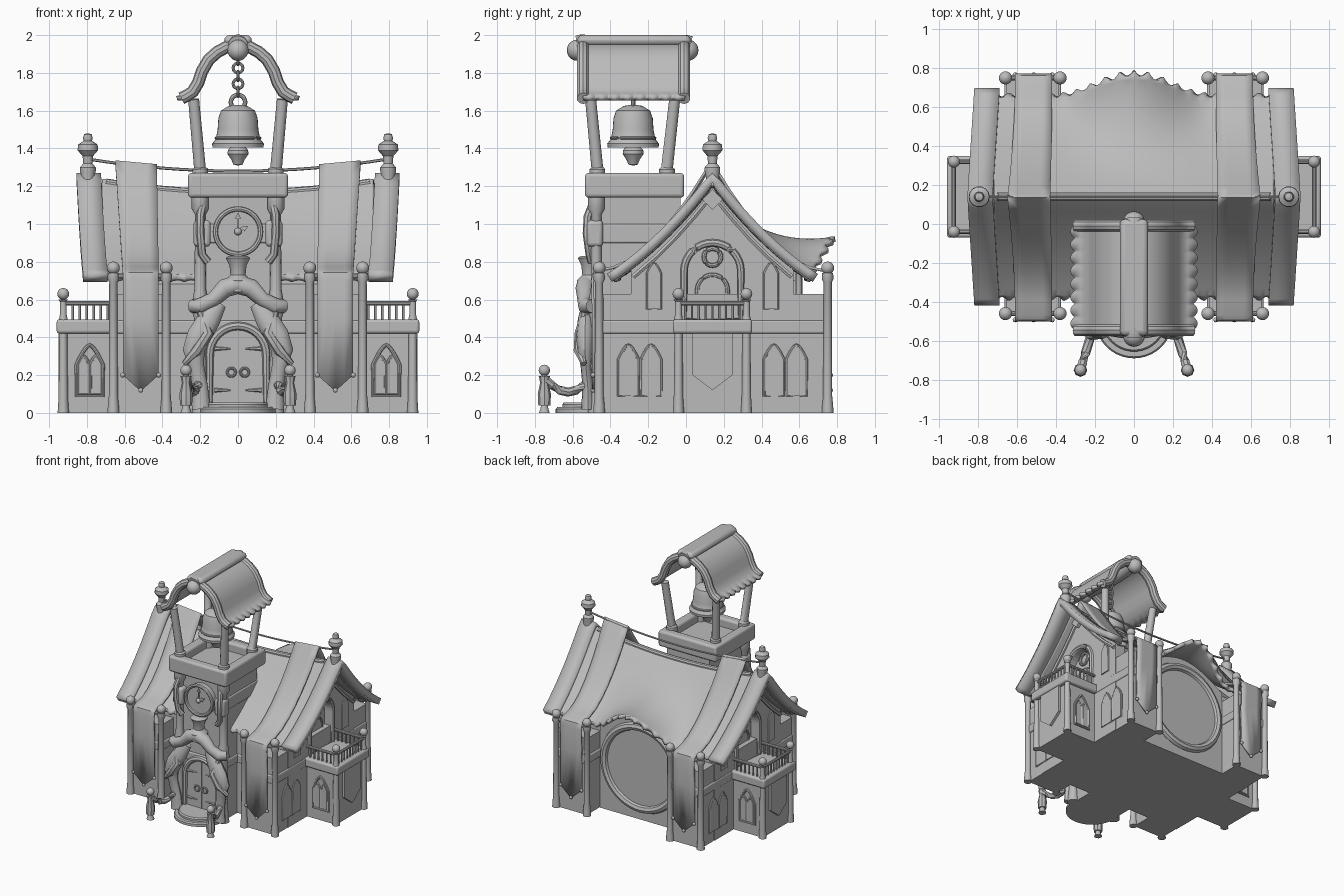
import bpy, bmesh, math
from mathutils import Vector as V
from math import sin, cos, pi

stone = bpy.data.materials.new("plain_grey")
stone.diffuse_color = (0.5, 0.5, 0.5, 1)
CY = 0.14  # depth of the main ridge

def mesh(name, verts, faces):
    me = bpy.data.meshes.new(name)
    me.from_pydata([tuple(v) for v in verts], [], faces)
    bm = bmesh.new()
    bm.from_mesh(me)
    bmesh.ops.recalc_face_normals(bm, faces=bm.faces)
    bm.to_mesh(me)
    bm.free()
    me.materials.append(stone)
    ob = bpy.data.objects.new(name, me)
    bpy.context.collection.objects.link(ob)
    return ob

def prism(name, outline, o, n, d0, d1):
    """Outline (across, up) on a wall at o facing n, from depth d0 to d1."""
    o, n = V(o), V(n)
    r = V((-n.y, n.x, 0))
    k = len(outline)
    vs = [o + r * a + V((0, 0, h)) + n * d for d in (d0, d1) for a, h in outline]
    fs = [tuple(range(k)), tuple(range(k, 2 * k))]
    return mesh(name, vs, fs + [(i, (i + 1) % k, (i + 1) % k + k, i + k) for i in range(k)])

def box(name, lo, hi, bevel=0):
    o = prism(name, [(lo[0], lo[2]), (hi[0], lo[2]), (hi[0], hi[2]), (lo[0], hi[2])],
              (0, 0, 0), (0, -1, 0), -hi[1], -lo[1])
    if bevel:
        m = o.modifiers.new("bevel", 'BEVEL')
        m.width, m.segments = bevel, 3
    return o

def tube(name, pts, rad, n=10, closed=False, flat=1.0):
    """Round bar along a path; rad is one radius or one per point."""
    pts = [V(p) for p in pts]
    k = len(pts)
    rad = rad if isinstance(rad, (list, tuple)) else [rad] * k
    vs, fs = [], []
    for i, p in enumerate(pts):
        t = (pts[(i + 1) % k] - pts[i - 1]) if closed else pts[min(i + 1, k - 1)] - pts[max(i - 1, 0)]
        t.normalize()
        a = t.cross(V((0, 1, 0)) if abs(t.y) < 0.8 else V((1, 0, 0))).normalized()
        b = t.cross(a)
        vs += [p + (a * cos(2 * pi * j / n) + b * sin(2 * pi * j / n) * flat) * rad[i] for j in range(n)]
    for i in range(k if closed else k - 1):
        q = (i + 1) % k
        fs += [(i * n + j, i * n + (j + 1) % n, q * n + (j + 1) % n, q * n + j) for j in range(n)]
    if not closed:
        fs += [tuple(range(n)), tuple(range((k - 1) * n, k * n))]
    return mesh(name, vs, fs)

def lathe(name, prof, x, y, n=20):
    vs = [(x + r * cos(2 * pi * j / n), y + r * sin(2 * pi * j / n), z) for r, z in prof for j in range(n)]
    fs = [(i * n + j, i * n + (j + 1) % n, (i + 1) * n + (j + 1) % n, (i + 1) * n + j)
          for i in range(len(prof) - 1) for j in range(n)]
    return mesh(name, vs, fs + [tuple(range(n)), tuple(range(len(vs) - n, len(vs)))])

def sheet(name, f, nu, nv, thick):
    vs = [f(i / nu, j / nv) for j in range(nv + 1) for i in range(nu + 1)]
    w = nu + 1
    fs = [(j * w + i, j * w + i + 1, (j + 1) * w + i + 1, (j + 1) * w + i) for j in range(nv) for i in range(nu)]
    o = mesh(name, vs, fs)
    m = o.modifiers.new("thickness", 'SOLIDIFY')
    m.thickness, m.offset = thick, 0
    return o

def ball(name, p, r):
    return lathe(name, [(max(r * sin(pi * i / 10), 0.0005), p[2] - r * cos(pi * i / 10)) for i in range(11)], p[0], p[1], 16)

def ring(name, c, r, t, a, b, n=32):
    a, b = V(a), V(b)
    return tube(name, [V(c) + (a * cos(2 * pi * i / n) + b * sin(2 * pi * i / n)) * r for i in range(n)], t, 8, True)

def arch(c, w, z0, z1, pointed=False):
    """Arched outline: half width w, sill z0, crown z1."""
    h = w * (1.5 if pointed else 1)
    top = [(c + w * cos(pi * i / 16), z1 - h + h * (sin(pi * i / 16) if not pointed else
            1 - abs(cos(pi * i / 16)) ** 1.5)) for i in range(17)]
    return [(c - w, z0), (c + w, z0)] + top

def arch_frame(name, c, w, z0, z1, o, n, t, pointed=False):
    o, n = V(o), V(n)
    r = V((-n.y, n.x, 0))
    tube(name, [o + r * a + V((0, 0, h)) for a, h in arch(c, w, z0, z1, pointed)], t, 8, True)

def lancets(o, n, c, w=0.052, z0=0.09, z1=0.36):
    for k in (-1, 1):
        prism("window_pane", arch(c + k * w * 1.05, w * 0.9, z0, z1, True), o, n, 0, 0.006)
        arch_frame("window_frame", c + k * w * 1.05, w * 0.9, z0, z1, o, n, 0.009, True)

def column(x, y, top, r=0.024, cap=0.034):
    lathe("column", [(r * 1.3, 0), (r * 1.2, 0.04), (r, 0.09), (r * 0.9, top - 0.05), (r * 1.3, top - 0.03), (r * 1.2, top)], x, y, 12)
    ball("column_ball", (x, y, top + cap * 0.8), cap)

def slope(d):
    return 1.27 - 1.3 * d + 0.6 * d * d

# main hall
gable = lambda drop: [(-0.43, 0)] + [(d / 100, slope(abs(d) / 100) - drop) for d in range(-43, 44, 2)] + [(0.43, 0)]
prism("hall", gable(0.14), (0, CY, 0), (1, 0, 0), -0.58, 0.58)
prism("back_wall", [(-0.38, 0), (0.38, 0)] + [(0.38 - i * 0.038, 0.70 + 0.15 * sin(pi * i / 20)) for i in range(21)],
      (0, 0.57, 0), (0, 1, 0), -0.15, 0.01)
ring("round_window_frame", (0, 0.585, 0.43), 0.335, 0.032, (1, 0, 0), (0, 0, 1), 48)
prism("round_window", [(0.33 * cos(i * pi / 24), 0.43 + 0.33 * sin(i * pi / 24)) for i in range(48)], (0, 0.58, 0), (0, 1, 0), 0, 0.009)
box("hall_trim", (-0.5, -0.3, 0.42), (0.5, 0.3, 0.49), 0.01)

for s in (-1, 1):
    n = (s, 0, 0)
    # corner wings with columns and banner rails
    xs = sorted((s * 0.385, s * 0.655))
    box("side_wing", (xs[0], -0.455, 0), (xs[1], 0.745, 0.63))
    box("wing_trim", (xs[0] - 0.01, -0.465, 0.42), (xs[1] + 0.01, 0.755, 0.49), 0.01)
    for y in (-0.46, 0.75):
        for x in (0.38, 0.66):
            column(s * x, y, 0.74)
        tube("banner_rail", [(s * 0.38, y, 0.725), (s * 0.66, y, 0.725)], 0.014)
    # gable end with recessed balcony door
    wall = prism("gable_wall", gable(0.06), (s * 0.57, CY, 0), n, 0, 0.09)
    cut = prism("door_cutter", arch(0, 0.13, 0.49, 0.88), (s * 0.57, CY, 0), n, 0.03, 0.2)
    cut.hide_render = cut.hide_viewport = True
    cut.display_type = 'WIRE'
    m = wall.modifiers.new("recess", 'BOOLEAN')
    m.object, m.operation, m.solver = cut, 'DIFFERENCE', 'EXACT'
    o = (s * 0.66, CY, 0)
    arch_frame("gable_arch", 0, 0.15, 0.49, 0.9, o, n, 0.02)
    prism("balcony_door", arch(0, 0.075, 0.49, 0.72), (s * 0.6, CY, 0), n, 0, 0.015)
    arch_frame("balcony_door_frame", 0, 0.08, 0.49, 0.73, (s * 0.61, CY, 0), n, 0.012)
    ring("gable_roundel", (s * 0.61, CY, 0.825), 0.045, 0.012, (0, 1, 0), (0, 0, 1), 20)
    prism("gable_diamond", [(-0.055, 1.13), (0, 1.075), (0.055, 1.13), (0, 1.185)], o, n, 0, 0.025)
    for k in (-1, 1):
        prism("gable_window", arch(k * 0.31, 0.034, 0.55, 0.79, True), o, n, 0, 0.008)
        arch_frame("gable_window_frame", k * 0.31, 0.034, 0.55, 0.79, o, n, 0.009, True)
        tube("gable_brace", [(s * 0.665, CY + k * d, slope(d) - 0.11) for d in (0.02, 0.1, 0.2, 0.3, 0.42)], 0.015, 6)
        lancets(o, n, k * 0.385, 0.057)
    # balcony annex
    xs = sorted((s * 0.6, s * 0.925))
    box("annex", (xs[0], -0.04, 0), (xs[1], 0.32, 0.44))
    xs = sorted((s * 0.64, s * 0.96))
    box("balcony_floor", (xs[0], -0.07, 0.42), (xs[1], 0.35, 0.495), 0.015)
    for k, y in ((-1, -0.04), (1, 0.32)):
        lathe("annex_column", [(0.03, 0), (0.025, 0.08), (0.021, 0.42)], s * 0.925, y, 12)
        lathe("balcony_post", [(0.024, 0.49), (0.018, 0.52), (0.018, 0.59), (0.026, 0.6)], s * 0.925, y, 12)
        ball("balcony_ball", (s * 0.925, y, 0.63), 0.031)
        tube("balcony_rail", [(s * 0.66, y, 0.58), (s * 0.925, y, 0.58)], 0.012)
        for i in range(6):
            tube("baluster", [(s * (0.69 + i * 0.037), y, 0.49), (s * (0.69 + i * 0.037), y, 0.58)], 0.007, 6)
        a = s * 0.785
        lancets((a, y, 0), (0, k, 0), 0, 0.03, 0.1, 0.3)
        arch_frame("annex_window_frame", 0, 0.07, 0.09, 0.36, (a, y, 0), (0, k, 0), 0.01, True)
    tube("balcony_rail", [(s * 0.925, -0.04, 0.58), (s * 0.925, 0.32, 0.58)], 0.012)
    for i in range(1, 10):
        tube("baluster", [(s * 0.925, -0.04 + i * 0.036, z) for z in (0.49, 0.58)], 0.007, 6)
    prism("annex_banner", [(-0.105, 0.42), (-0.105, 0.2), (0, 0.12), (0.105, 0.2), (0.105, 0.42)], (s * 0.925, CY, 0), n, 0.005, 0.025)
    # gable roof boards, leaning out towards the ridge
    def board(u, v):
        d = (v * 2 - 1) * 0.545
        return (s * (0.69 + 0.13 * u + 0.035 * (1 - abs(d) / 0.545)), CY + d, slope(abs(d)) - 0.025)
    sheet("gable_board", board, 2, 32, 0.05)
    lathe("finial", [(0.04, 1.2), (0.035, 1.25), (0.042, 1.28), (0.042, 1.30), (0.024, 1.32), (0.028, 1.36), (0.054, 1.39),
                     (0.052, 1.42), (0.022, 1.44), (0.026, 1.455), (0.02, 1.475), (0.004, 1.48)], s * 0.795, CY, 14)
    # long banners over the roof, hanging to a point on both faces
    path = [(0, 1.33), (0.05, 1.25), (0.1, 1.17), (0.16, 1.085), (0.22, 1.01), (0.29, 0.93), (0.36, 0.865), (0.44, 0.805),
            (0.52, 0.77), (0.6, 0.752), (0.622, 0.74), (0.63, 0.70), (0.625, 0.5), (0.625, 0.2)]
    full = [(-d, z) for d, z in path[::-1]] + path[1:]
    def banner(u, v):
        d, z = full[round(v * (len(full) - 1))]
        h = max(0, (z - 0.74) / 0.59)
        tip = 0.085 * (1 - abs(2 * u - 1)) if z < 0.21 else 0
        return (s * (0.42 + 0.01 * h + u * (0.19 + 0.03 * h)), CY + d - 0.005, z - tip - 0.02 * h * (1 - u))
    sheet("roof_banner", banner, 4, len(full) - 1, 0.014)
    for x in (0.42, 0.515, 0.61):
        for y in (-0.492, 0.765):
            ball("banner_bead", (s * x, y, 0.2 if x != 0.515 else 0.12), 0.013)

# sagging main roof with a scalloped eyelid over the round window
def roof(u, v):
    x, q = (u * 2 - 1) * 0.72, v * 2 - 1
    d = abs(q) * 0.53
    z = slope(d) - 0.045 - 0.06 * (1 - (x / 0.72) ** 2) * (1 - abs(q))
    w = cos(pi * x / 0.8) ** 2 if q > 0 and abs(x) < 0.4 else 0
    y = d + 0.12 * w * q * q
    z += 0.215 * w * q * q
    if abs(q) > 0.99:
        y -= 0.03 * abs(sin(x * 44))
    return (x, CY + math.copysign(y, q), z)
sheet("main_roof", roof, 120, 32, 0.03)
tube("ridge", [(x / 10, CY, 1.222 - 0.06 * (1 - (x / 7.2) ** 2)) for x in range(-7, 8)], 0.022)
tube("ridge_rope", [(x * 0.077, CY, 1.28 + 0.06 * (x / 10) ** 2) for x in range(-10, 11)], 0.008, 6)

# clock tower
box("tower", (-0.195, -0.46, 0), (0.195, -0.03, 1.16))
box("tower_band", (-0.205, -0.47, 0.9), (0.205, -0.02, 1.0), 0.008)
box("tower_trim", (-0.205, -0.47, 0.42), (0.205, -0.1, 0.49), 0.008)
box("belfry_floor", (-0.24, -0.5, 1.14), (0.24, -0.03, 1.2))
for s in (-1, 1):
    xs = sorted((s * 0.19, s * 0.265))
    box("belfry_side_beam", (xs[0], -0.535, 1.14), (xs[1], -0.01, 1.27), 0.018)
    yc = -0.2725 + s * 0.225
    box("belfry_cross_beam", (-0.26, yc - 0.0375, 1.14), (0.26, yc + 0.0375, 1.27), 0.018)
    lathe("tower_column", [(0.045, 0), (0.035, 0.1), (0.032, 0.5), (0.045, 0.54), (0.04, 0.6), (0.03, 0.66), (0.028, 1.05),
                           (0.045, 1.08), (0.045, 1.14)], s * 0.2, -0.475, 14)
    xs = sorted((s * 0.145, s * 0.235))
    box("clock_bracket", (xs[0], -0.525, 0.88), (xs[1], -0.44, 1.02), 0.02)
    tube("clock_scroll", [(s * 0.19, -0.5, 1.09), (s * 0.2, -0.52, 1.04), (s * 0.2, -0.525, 0.95), (s * 0.19, -0.51, 0.84), (s * 0.16, -0.5, 0.8)], 0.022, 8)
    for y0, y1 in ((-0.47, -0.505), (-0.1, -0.06)):
        tube("belfry_post", [(s * 0.2, y0, 1.2), (s * 0.2, y0, 1.29), (s * 0.202, y0, 1.3), (s * 0.235, y1, 1.66)], [0.042, 0.042, 0.031, 0.029], 12)
    # entrance drapes, twisted and tied back
    tube("drape_top", [(0, -0.53, 0.68), (s * 0.07, -0.535, 0.66), (s * 0.13, -0.535, 0.6), (s * 0.2, -0.53, 0.565), (s * 0.245, -0.5, 0.565)],
         [0.05, 0.05, 0.04, 0.042, 0.035], 12)
    tube("drape", [(s * 0.1, -0.52, 0.58), (s * 0.15, -0.53, 0.5), (s * 0.205, -0.535, 0.41), (s * 0.235, -0.535, 0.33), (s * 0.22, -0.53, 0.25),
                   (s * 0.2, -0.52, 0.14), (s * 0.195, -0.52, 0.02)], [0.04, 0.06, 0.065, 0.058, 0.04, 0.04, 0.05], 12, flat=0.7)
    tube("drape_fold", [(s * 0.2, -0.53, 0.55), (s * 0.16, -0.56, 0.42), (s * 0.22, -0.565, 0.33), (s * 0.285, -0.54, 0.26)], [0.02, 0.03, 0.03, 0.015], 8)
    # rope posts and their swags
    lathe("rope_post", [(0.03, 0), (0.02, 0.03), (0.016, 0.2)], s * 0.275, -0.75, 10)
    ball("rope_post_ball", (s * 0.275, -0.75, 0.225), 0.03)
    lathe("post_cloth", [(0.032, 0.04), (0.035, 0.1), (0.022, 0.16), (0.03, 0.195)], s * 0.275, -0.75, 8)
    tube("rope_swag", [(s * (0.275 - 0.075 * t / 6), -0.75 + 0.25 * t / 6, 0.18 - 0.07 * sin(pi * t / 6)) for t in range(7)], 0.024, 8)
    # door leaf and handle
    ring("door_handle", (s * 0.035, -0.485, 0.215), 0.022, 0.007, (1, 0, 0), (0, 0, 1), 16)
    for z in (0.12, 0.34):
        tube("door_hinge", [(s * 0.125, -0.478, z), (s * 0.04, -0.478, z)], [0.012, 0.004], 6)
prism("door", arch(0, 0.14, 0.05, 0.44), (0, -0.46, 0), (0, -1, 0), 0, 0.015)
box("door_gap", (-0.004, -0.482, 0.05), (0.004, -0.46, 0.43))
arch_frame("door_frame", 0, 0.15, 0.03, 0.46, (0, -0.475, 0), (0, -1, 0), 0.022)
for r, z in ((0.2, 0.03), (0.165, 0.055)):
    lathe("door_step", [(r, 0.0), (r, z - 0.01), (r - 0.008, z)], 0, -0.49, 40)
lathe("drape_knot", [(0.065, 0.64), (0.07, 0.7), (0.04, 0.73), (0.045, 0.78), (0.065, 0.82), (0.05, 0.83)], 0, -0.51, 14)

# clock
circle = lambda r: [(r * cos(i * pi / 20), 0.96 + r * sin(i * pi / 20)) for i in range(40)]
prism("clock_body", circle(0.125), (0, -0.46, 0), (0, -1, 0), 0, 0.05)
ring("clock_rim", (0, -0.51, 0.96), 0.12, 0.014, (1, 0, 0), (0, 0, 1), 40)
prism("clock_minute_hand", [(-0.005, 0.96), (0.005, 0.96), (0.004, 1.03), (0.015, 1.03), (0, 1.06), (-0.015, 1.03), (-0.004, 1.03)], (0, -0.51, 0), (0, -1, 0), 0, 0.009)
prism("clock_hour_hand", [(0.003, 0.955), (0.03, 0.97), (0.035, 0.96), (0.055, 0.99), (0.02, 0.985), (-0.003, 0.965)], (0, -0.51, 0), (0, -1, 0), 0, 0.009)
ball("clock_hub", (0, -0.515, 0.96), 0.02)

# belfry roof: curved sheet with flared, scalloped eaves
half = [(0, 1.945), (0.06, 1.937), (0.11, 1.91), (0.155, 1.87), (0.19, 1.81), (0.21, 1.75), (0.24, 1.70), (0.27, 1.68), (0.3, 1.665)]
bow = [(-x, z) for x, z in half[::-1]] + half[1:]
def belfry(u, v):
    x, z = bow[round(v * 16)]
    if v in (0, 1):
        x *= 1 + 0.08 * abs(sin(u * pi * 8))
    return (x, -0.545 + 0.54 * u, z)
sheet("belfry_roof", belfry, 64, 16, 0.025)
for y in (-0.545, -0.01):
    tube("belfry_roof_rim", [(x, y, z) for x, z in bow], 0.033, 10)
tube("belfry_ridge", [(0, -0.575, 1.945), (0, -0.56, 1.948), (0, -0.42, 1.935), (0, -0.27, 1.93), (0, -0.13, 1.935), (0, 0.01, 1.948), (0, 0.025, 1.945)],
     [0.052, 0.056, 0.056, 0.056, 0.056, 0.052, 0.05], 16)
for s, y in ((-1, -0.575), (1, 0.01)):
    ball("ridge_boss", (0, y, 1.92), 0.056)
box("ridge_cap", (-0.073, -0.575, 1.945), (0.073, 0.025, 2.0), 0.027)

# bell, clapper and chain
lathe("bell", [(0.11, 1.42), (0.135, 1.405), (0.137, 1.425), (0.118, 1.45), (0.108, 1.5), (0.104, 1.56), (0.09, 1.6), (0.05, 1.625), (0.02, 1.63)], 0, -0.28, 32)
ring("bell_band", (0, -0.28, 1.455), 0.116, 0.008, (1, 0, 0), (0, 1, 0))
lathe("clapper", [(0.012, 1.5), (0.03, 1.42), (0.054, 1.39), (0.055, 1.37), (0.035, 1.34), (0.025, 1.315), (0.005, 1.31)], 0, -0.28, 16)
ring("bell_loop", (0, -0.28, 1.645), 0.038, 0.012, (1, 0, 0), (0, 0, 1), 20)
for i in range(6):
    ring("chain_link", (0, -0.28, 1.7 + i * 0.042), 0.026, 0.008, (i % 2, 1 - i % 2, 0), (0, 0, 1), 14)

# soft shading with crisp edges
for ob in bpy.data.objects:
    ob.select_set(not ob.hide_viewport)
    if not ob.hide_viewport:
        bpy.context.view_layer.objects.active = ob
bpy.ops.object.shade_smooth_by_angle(angle=0.6)
